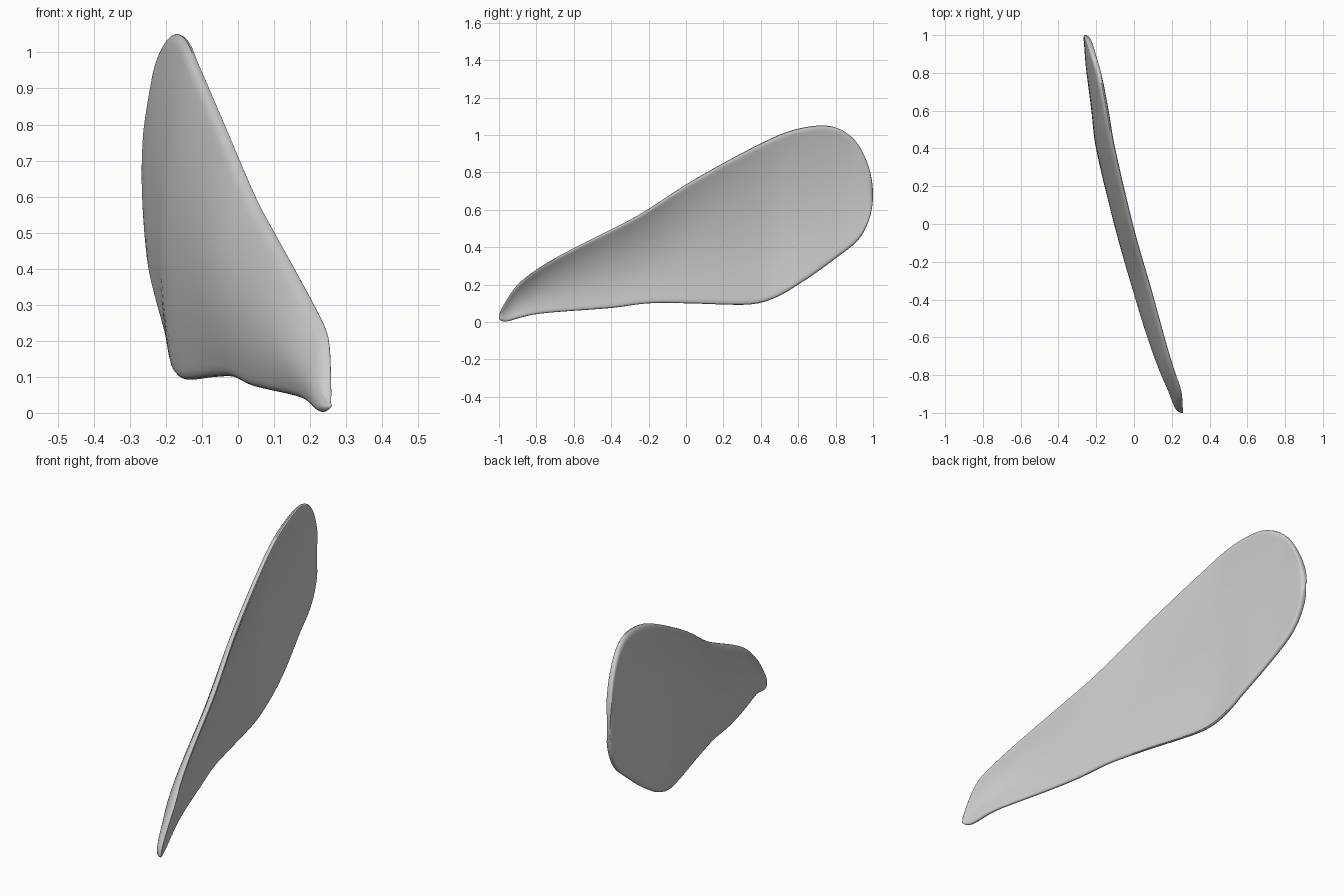
import bpy, bmesh, math

if "Cube" in bpy.data.objects:
    bpy.data.objects.remove(bpy.data.objects["Cube"])

COLS, ROWS = 72, 26      # stations along the blade, samples across it
HALF, RIM = 0.015, 0.02  # half thickness and rim rounding radius


def curve(points):
    """Smooth interpolation through (y, value) points, eased at both tips."""
    us = [math.acos(-p[0]) for p in points]
    vs = [p[1] for p in points]
    n = len(us)
    slope = [(vs[min(i + 1, n - 1)] - vs[max(i - 1, 0)]) /
             (us[min(i + 1, n - 1)] - us[max(i - 1, 0)]) for i in range(n)]

    def value(u):
        i = max(k for k in range(n - 1) if us[k] <= u + 1e-9)
        w = us[i + 1] - us[i]
        s = (u - us[i]) / w
        return ((2*s**3 - 3*s**2 + 1) * vs[i] + (s**3 - 2*s**2 + s) * w * slope[i]
                + (3*s**2 - 2*s**3) * vs[i + 1] + (s**3 - s**2) * w * slope[i + 1])
    return value


# Side outline
top_edge = curve([(-1, .02), (-.97, .1), (-.9, .2), (-.8, .28), (-.6, .395), (-.4, .495),
                  (-.24, .58), (0, .735), (.2, .85), (.4, .955), (.55, 1.02), (.7, 1.05),
                  (.8, 1.04), (.9, .975), (.97, .85), (1, .68)])
low_edge = curve([(-1, .02), (-.96, .003), (-.8, .042), (-.4, .075), (-.2, .1), (0, .1),
                  (.3, .092), (.4, .103), (.5, .14), (.6, .2), (.8, .34), (.93, .45),
                  (.98, .55), (1, .68)])

# Sideways position of the dished blade: outer belly, lower rim, upper rim
belly_x = curve([(-1, .245), (-.9, .188), (-.8, .145), (-.4, .01), (0, -.105), (.4, -.2),
                 (.6, -.225), (.8, -.25), (.9, -.26), (1, -.272)])
low_x = curve([(-1, .245), (-.9, .2), (-.8, .165), (-.4, .03), (0, -.075), (.4, -.175),
               (.6, -.2), (.8, -.238), (.9, -.252), (1, -.272)])
top_x = curve([(-1, .265), (-.9, .262), (-.8, .232), (-.4, .115), (0, 0), (.4, -.095),
               (.6, -.13), (.8, -.17), (.9, -.2), (1, -.25)])


def ring(u):
    """Closed cross-section: up the outer face, down the inner face."""
    y = -math.cos(u)
    z0, z1 = low_edge(u), top_edge(u)
    a, b, m = low_x(u) + HALF, top_x(u) - HALF, belly_x(u) + HALF
    c = (m - .3025 * a - .2025 * b) / .495
    outer, inner = [], []
    for j in range(ROWS + 1):
        t = (1 - math.cos(math.pi * j / ROWS)) / 2
        x = (1 - t)**2 * a + 2 * t * (1 - t) * c + t * t * b
        d = min(min(t, 1 - t) * (z1 - z0), 1 - abs(y))
        h = HALF * math.sqrt(max(0, 1 - (1 - min(d / RIM, 1))**2))
        z = z0 + t * (z1 - z0)
        outer.append((x - h, y, z))
        inner.append((x + h, y, z))
    return outer + inner[-2:0:-1]


# Loft the cross-sections into one blade
bm = bmesh.new()
rings = [[bm.verts.new(p) for p in ring(math.pi * i / COLS)] for i in range(COLS + 1)]
for r, s in zip(rings, rings[1:]):
    for k in range(len(r)):
        n = (k + 1) % len(r)
        bm.faces.new((r[k], r[n], s[n], s[k]))
bmesh.ops.remove_doubles(bm, verts=bm.verts, dist=0.0005)
bmesh.ops.recalc_face_normals(bm, faces=bm.faces)
mesh = bpy.data.meshes.new("curved_blade")
bm.to_mesh(mesh)
bm.free()

blade = bpy.data.objects.new("curved_blade", mesh)
bpy.context.collection.objects.link(blade)
grey = bpy.data.materials.new("light_grey")
grey.diffuse_color = (0.6, 0.6, 0.6, 1)
grey.use_nodes = True
grey.node_tree.nodes["Principled BSDF"].inputs["Base Color"].default_value = grey.diffuse_color
mesh.materials.append(grey)

bpy.context.view_layer.objects.active = blade
blade.select_set(True)
bpy.ops.object.shade_smooth_by_angle(angle=math.radians(40))
